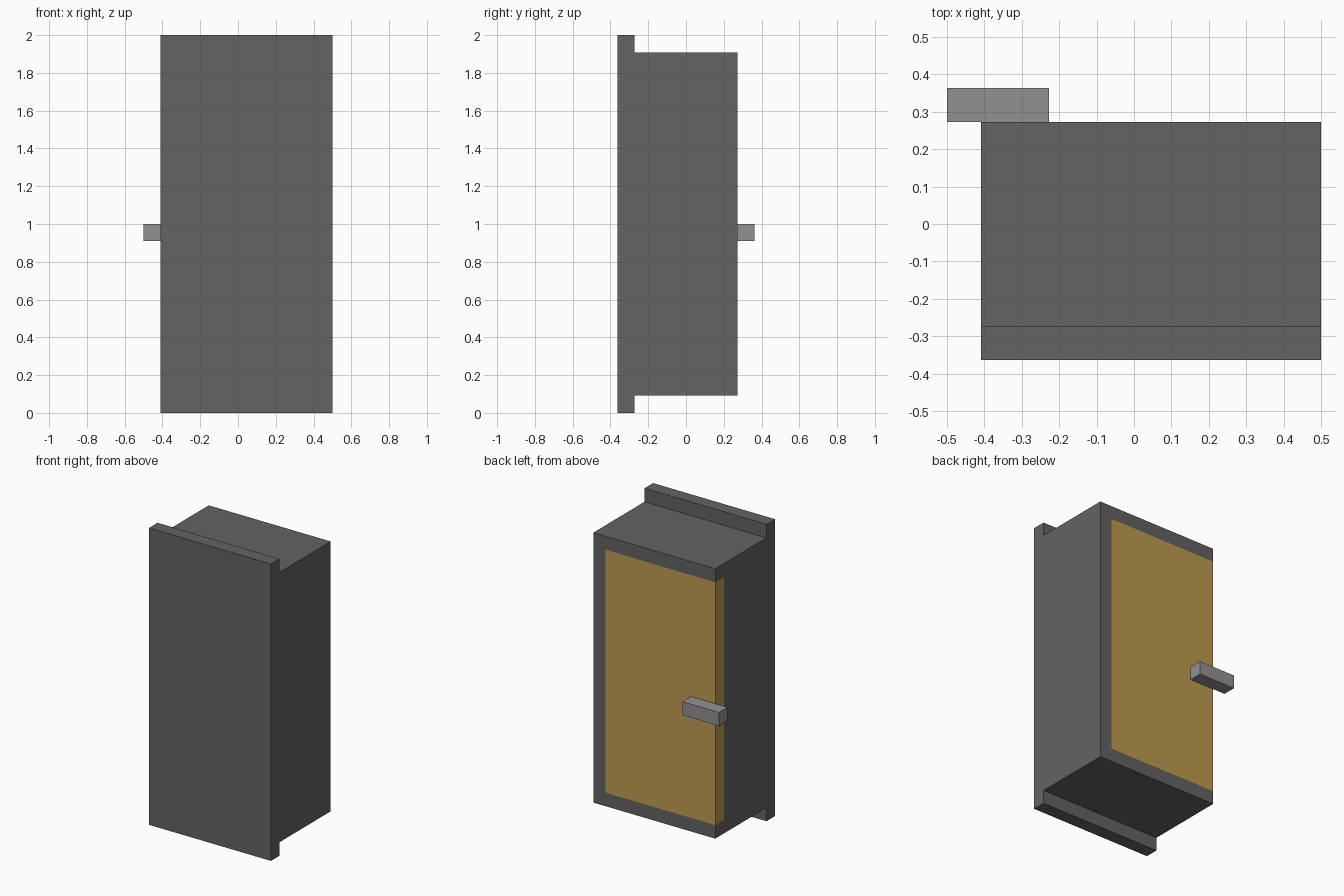
import bpy, bmesh

if "Cube" in bpy.data.objects:
    bpy.data.objects.remove(bpy.data.objects["Cube"])

U = 1 / 11  # the whole model sits on a grid of this step


def material(name, rgb):
    """Flat colour from 0-255 sRGB values."""
    lin = [((c / 255 + 0.055) / 1.055) ** 2.4 for c in rgb]
    m = bpy.data.materials.new(name)
    m.diffuse_color = (*lin, 1)
    m.use_nodes = True
    m.node_tree.nodes["Principled BSDF"].inputs["Base Color"].default_value = m.diffuse_color
    return m


dark_grey = material("dark grey", (99, 99, 99))
light_grey = material("light grey", (145, 145, 145))
tan_wood = material("tan wood", (190, 155, 80))


def box(name, lo, hi, mats, cuts=(), rule=None):
    """Box between two grid corners, cut along planes and coloured by a rule."""
    bm = bmesh.new()
    bmesh.ops.create_cube(bm, size=1)
    for v in bm.verts:
        v.co = [(l + h) / 2 * U + c * (h - l) * U for l, h, c in zip(lo, hi, v.co)]
    for axis, pos in cuts:
        co, no = [0, 0, 0], [0, 0, 0]
        co[axis], no[axis] = pos * U, 1
        bmesh.ops.bisect_plane(bm, geom=bm.verts[:] + bm.edges[:] + bm.faces[:],
                               plane_co=co, plane_no=no)
    bm.normal_update()
    if rule:
        for f in bm.faces:
            f.material_index = rule(f.calc_center_median() / U, f.normal)
    me = bpy.data.meshes.new(name)
    bm.to_mesh(me)
    bm.free()
    for m in mats:
        me.materials.append(m)
    ob = bpy.data.objects.new(name, me)
    bpy.context.collection.objects.link(ob)
    return ob


def door_panel(c, n):
    """Wood on the back face, wrapping one step round the left side."""
    in_height = 2 < c.z < 20
    back = n.y > 0.9 and c.x < 4.5
    side = n.x < -0.9 and c.y > 2
    return int(in_height and (back or side))


# Cabinet body with the inset wooden door panel
box("cabinet_body", (-4.5, -3, 1), (5.5, 3, 21), [dark_grey, tan_wood],
    cuts=[(0, 4.5), (1, 2), (2, 2), (2, 20)], rule=door_panel)

# Taller front plate
box("front_plate", (-4.5, -4, 0), (5.5, -3, 22), [dark_grey])

# Handle overhanging the left edge of the door
box("door_handle", (-5.5, 3, 10), (-2.5, 4, 11), [light_grey])
